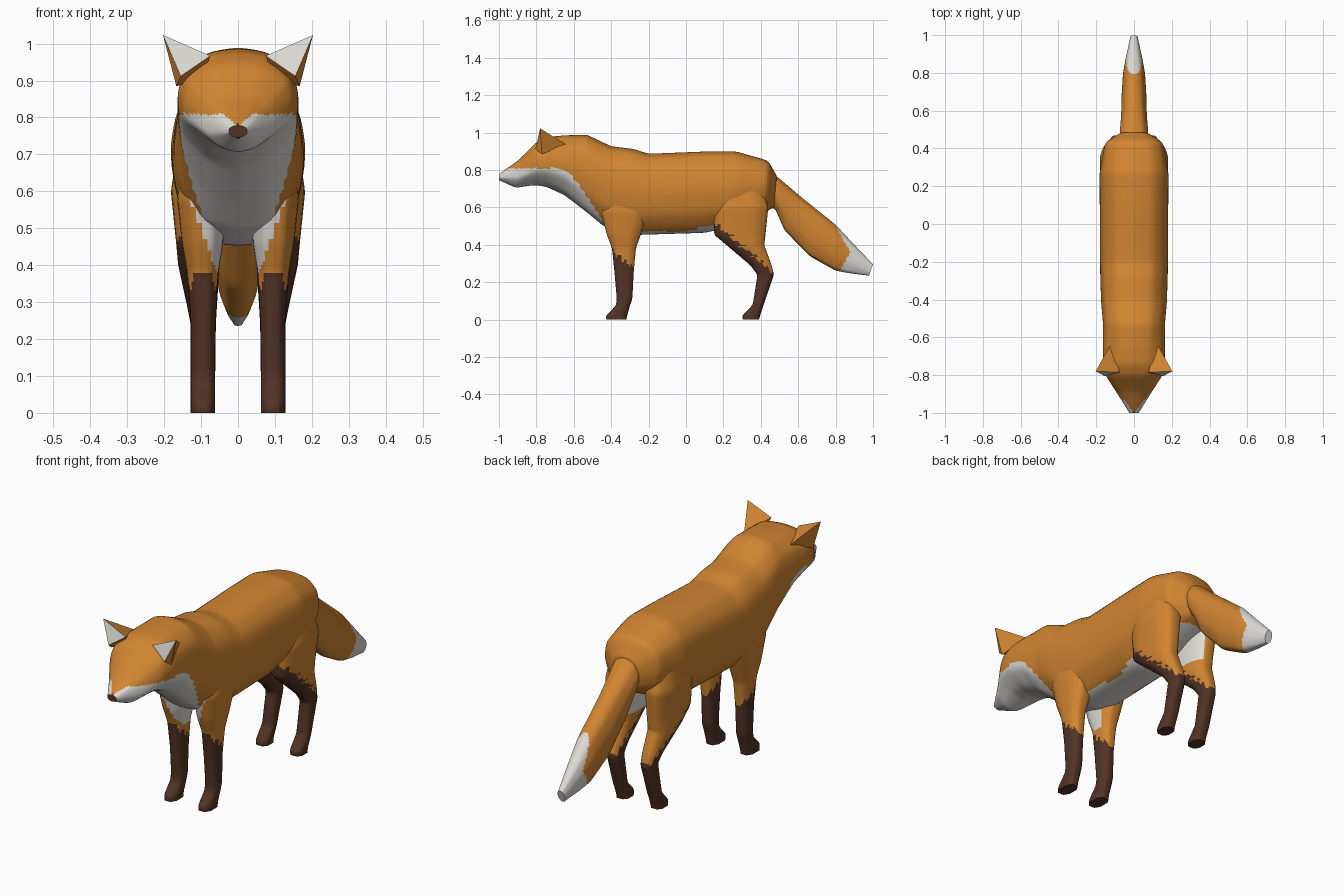
import bpy, bmesh, math
from mathutils import Vector

if "Cube" in bpy.data.objects:
    bpy.data.objects.remove(bpy.data.objects["Cube"])


def mat(name, rgb):
    m = bpy.data.materials.new(name)
    m.diffuse_color = (*rgb, 1)
    m.use_nodes = True
    m.node_tree.nodes["Principled BSDF"].inputs["Base Color"].default_value = m.diffuse_color
    return m


MATS = [mat("orange_fur", (0.64, 0.235, 0.031)),
        mat("white_fur", (0.74, 0.72, 0.68)),
        mat("dark_brown_fur", (0.085, 0.033, 0.019))]
ORANGE, WHITE, BROWN = 0, 1, 2


def finish(name, bm, paint, angle=50):
    """Turn a bmesh into a painted, smooth shaded object."""
    bmesh.ops.recalc_face_normals(bm, faces=bm.faces[:])
    for f in bm.faces:
        f.smooth = True
        f.material_index = paint(f.calc_center_median(), f.normal)
    me = bpy.data.meshes.new(name)
    bm.to_mesh(me)
    bm.free()
    for m in MATS:
        me.materials.append(m)
    me.set_sharp_from_angle(angle=math.radians(angle))
    ob = bpy.data.objects.new(name, me)
    bpy.context.collection.objects.link(ob)
    return ob


def loft(name, rings, paint, per_edge=5, step=0.013, soften=6):
    """Skin a list of control rings with a fine, lightly softened grid."""
    fine = [[a.lerp(b, i / per_edge) for a, b in zip(r, r[1:] + r[:1])
             for i in range(per_edge)] for r in rings]
    fine = [[r[k * per_edge + i] for k, i in
             sorted((k, i) for k in range(len(rings[0])) for i in range(per_edge))]
            for r in [[p for i in range(len(rings[0])) for p in
                       [c[i].lerp(c[(i + 1) % len(c)], j / per_edge) for j in range(per_edge)]]
                      for c in rings]]
    rows = [fine[0]]
    for a, b in zip(fine, fine[1:]):
        n = max(1, math.ceil(max((p - q).length for p, q in zip(a, b)) / step))
        rows += [[p.lerp(q, i / n) for p, q in zip(a, b)] for i in range(1, n + 1)]
    bm = bmesh.new()
    grid = [[bm.verts.new(p) for p in r] for r in rows]
    n = len(grid[0])
    for a, b in zip(grid, grid[1:]):
        for i in range(n):
            bm.faces.new((a[i], a[(i + 1) % n], b[(i + 1) % n], b[i]))
    bm.faces.new(grid[0])
    bm.faces.new(grid[-1])
    inner = [v for r in grid[1:-1] for v in r]
    for _ in range(soften):
        bmesh.ops.smooth_vert(bm, verts=inner, factor=0.5,
                              use_axis_x=True, use_axis_y=True, use_axis_z=True)
    return finish(name, bm, paint)


def tilted_ring(ty, tz, by, bz, w, half):
    """Symmetric ring between a top and a bottom point; half = (across, down)."""
    top, bot = Vector((0, ty, tz)), Vector((0, by, bz))
    right = [top.lerp(bot, t) + Vector((u * w, 0, 0)) for u, t in half]
    left = [Vector((-p.x, p.y, p.z)) for p in right[-2:0:-1]]
    return right + left


def lookup(table, v):
    """Piecewise linear interpolation."""
    for (a, fa), (b, fb) in zip(table, table[1:]):
        if v <= b:
            return fa + (fb - fa) * max(0, (v - a) / (b - a))
    return table[-1][1]


# Body: muzzle, head, neck, trunk and rump in one skin
BODY_HALF = [(0, 0), (.55, .04), (.9, .2), (1, .48), (.88, .76), (.5, .97), (0, 1)]
HEAD_HALF = [(0, 0), (.5, .03), (.9, .2), (1, .42), (.97, .68), (.5, .93), (0, 1)]
BODY = [(-1.0, .778, -1.0, .746, .025), (-.89, .857, -.91, .703, .088),
        (-.80, .950, -.81, .717, .150), (-.74, .978, -.75, .708, .165),
        (-.65, .987, -.65, .662, .165), (-.53, .992, -.53, .572, .167),
        (-.40, .930, -.44, .497, .177), (-.28, .916, -.30, .450, .182),
        (-.20, .890, -.22, .452, .183), (.10, .902, .10, .462, .185),
        (.27, .902, .27, .500, .186), (.44, .852, .42, .570, .157),
        (.485, .77, .47, .600, .080)]
THROAT = [(-.90, .81), (-.72, .81), (-.63, .79), (-.57, .72), (-.50, .61), (-.42, .50)]


def paint_body(c, n):
    x = abs(c.x)
    if c.y < -.982 and x + 1.2 * abs(c.z - .762) < .026:
        return BROWN
    if c.y < -.42:
        limit = lookup(THROAT, c.y)
        if c.y < -.72:
            limit = min(limit, max(.775 + .85 * x if x < .05 else .84 - .45 * x,
                                   .803 + .05 * x if x > .05 else 0))
        chest = .10 + .25 * (c.z - .5) if c.z < .7 else 1
        return WHITE if c.z < limit and x < chest else ORANGE
    if c.y < -.2:
        return WHITE if x < .09 and c.z < .52 else ORANGE
    return WHITE if c.z < .472 + .25 * max(0, c.y) else ORANGE


loft("body", [tilted_ring(*s, HEAD_HALF if s[0] < -.6 else BODY_HALF) for s in BODY],
     paint_body)

# Tail with a pale tip
TAIL_HALF = [(0, 0), (.65, .1), (1, .4), (.9, .72), (.5, .96), (0, 1)]
TAIL = [(.41, .80, .43, .62, .060), (.485, .77, .48, .585, .078),
        (.62, .657, .525, .478, .070), (.72, .577, .66, .338, .067),
        (.80, .512, .80, .260, .060), (.88, .425, .88, .246, .045),
        (1.0, .297, .978, .235, .020)]


def paint_tail(c, n):
    return WHITE if c.y > .88 - .57 * abs(c.z - .36) else ORANGE


loft("tail", [tilted_ring(*s, TAIL_HALF) for s in TAIL], paint_tail)

# Legs: (height, front y, back y, inner x, outer x)
FRONT_LEG = [(0, -.425, -.32, .062, .128), (.02, -.43, -.315, .062, .128),
             (.075, -.375, -.30, .062, .128), (.11, -.37, -.287, .062, .128),
             (.25, -.382, -.28, .060, .128), (.38, -.395, -.268, .053, .138),
             (.46, -.425, -.240, .040, .152), (.58, -.455, -.20, .035, .165),
             (.72, -.40, -.24, .030, .150)]
HIND_LEG = [(0, .305, .39, .062, .128), (.018, .298, .395, .062, .128),
            (.08, .357, .415, .062, .128), (.24, .382, .470, .060, .128),
            (.29, .345, .458, .057, .138), (.40, .215, .418, .050, .162),
            (.455, .150, .425, .045, .167), (.60, .150, .440, .040, .182),
            (.74, .200, .400, .030, .160)]
OCT = [(-.5, -1), (.5, -1), (1, -.5), (1, .5), (.5, 1), (-.5, 1), (-1, .5), (-1, -.5)]


def leg_ring(z, y0, y1, x0, x1, side):
    cx, cy, rx, ry = (x0 + x1) / 2, (y0 + y1) / 2, (x1 - x0) / 2, (y1 - y0) / 2
    return [Vector((side * (cx + u * rx), cy + v * ry, z)) for u, v in OCT]


def stocking(c, start, top):
    """Ragged upper edge of the dark stocking, falling towards the back."""
    return c.z < top - .85 * (c.y - start) + .014 * math.sin(c.y * 190)


def paint_front(c, n):
    x = abs(c.x)
    if stocking(c, -.39, .365):
        return BROWN
    inward = n.x * c.x < 0
    pale = x < .05 + .36 * (c.z - .36) and c.y < -.3 and (n.y < -.2 or inward)
    return WHITE if pale else ORANGE


def paint_hind(c, n):
    if stocking(c, .31, .385):
        return BROWN
    return WHITE if c.z > .43 and n.x * c.x < 0 and abs(n.x) > .6 else ORANGE


for side, tag in ((1, "left"), (-1, "right")):
    loft("front_leg_" + tag, [leg_ring(*s, side) for s in FRONT_LEG], paint_front, 4, .012, 3)
    loft("hind_leg_" + tag, [leg_ring(*s, side) for s in HIND_LEG], paint_hind, 4, .012, 3)

    # Ear: sharp pyramid with a pale front
    bm = bmesh.new()
    tip, inn, low, out, back, root = [bm.verts.new((side * x, y, z)) for x, y, z in (
        (.203, -.78, 1.023), (.075, -.785, .967), (.155, -.805, .912),
        (.167, -.77, .885), (.125, -.64, .935), (.10, -.74, .90))]
    for a, b in ((inn, low), (low, out), (out, back), (back, inn)):
        bm.faces.new((tip, a, b))
        bm.faces.new((root, b, a))
    pale_z = (1.023 + .967 + .912) / 3
    finish("ear_" + tag, bm,
           lambda c, n: WHITE if abs(c.z - pale_z) < .002 and c.y < -.77 else ORANGE, 35)
